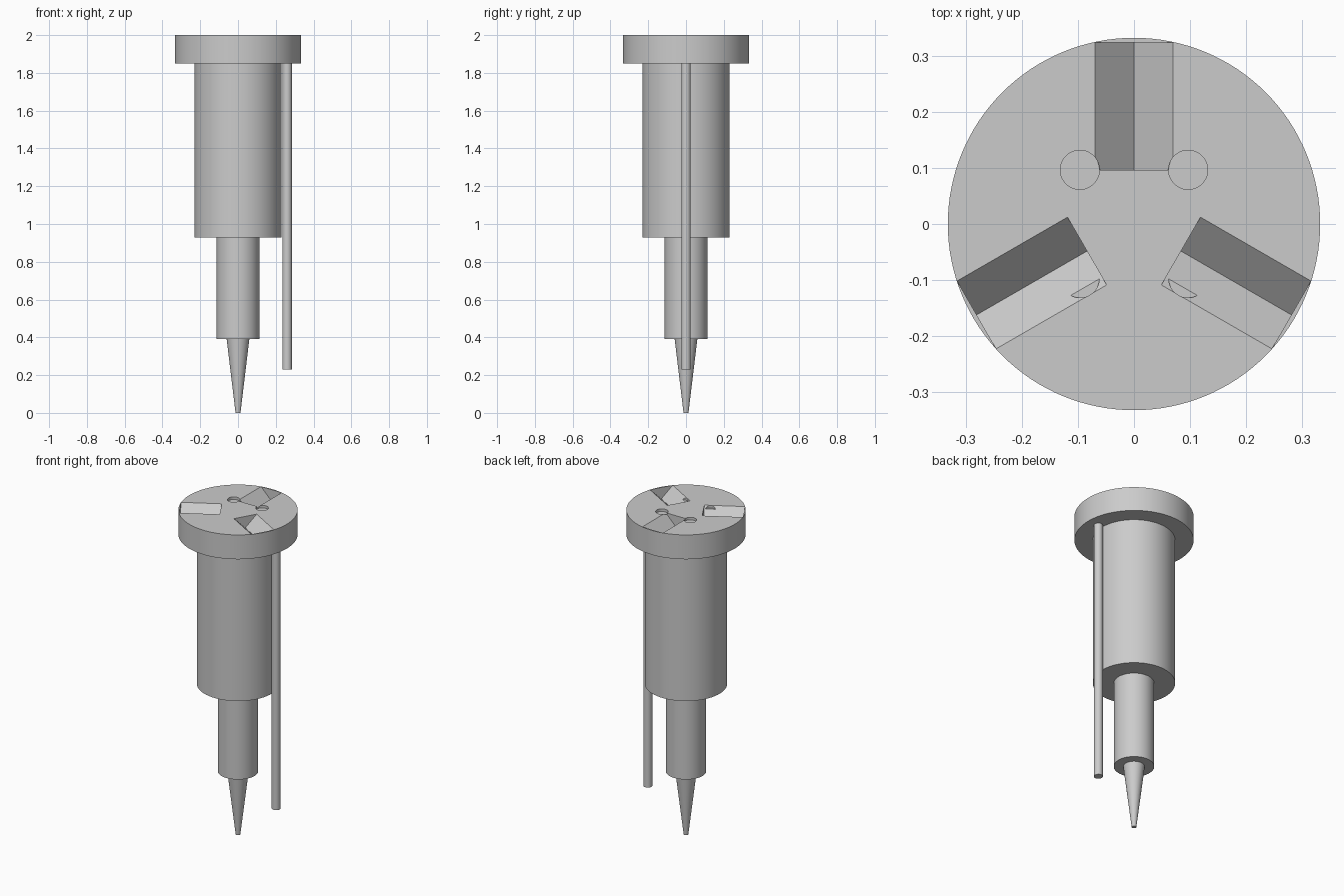
import bpy
import bmesh
from math import pi, radians, cos, sin
from mathutils import Matrix

default = bpy.data.objects.get("Cube")
if default:
    bpy.data.objects.remove(default, do_unlink=True)

# One plain steel colour
STEEL = (0.6, 0.6, 0.6, 1.0)
steel = bpy.data.materials.new("steel_grey")
steel.use_nodes = True
steel.diffuse_color = STEEL
steel.node_tree.nodes["Principled BSDF"].inputs["Base Color"].default_value = STEEL

TOP = 2.0
FLANGE_Z = 1.85


def activate(obj):
    bpy.ops.object.select_all(action='DESELECT')
    obj.select_set(True)
    bpy.context.view_layer.objects.active = obj


def round_part(name, r_low, r_high, z_low, z_high, x=0.0, y=0.0, sides=96):
    """Upright cylinder or cone between two heights."""
    bpy.ops.mesh.primitive_cone_add(
        vertices=sides, radius1=r_low, radius2=r_high, depth=z_high - z_low,
        location=(x, y, (z_low + z_high) / 2))
    obj = bpy.context.object
    obj.name = name
    obj.data.materials.append(steel)
    return obj


def groove_cutter(angle, half=0.07, inner=0.097, outer=0.325, over=0.02):
    """Right-angled V prism lying radially, rising a little above the flange."""
    bm = bmesh.new()
    wide = half + over
    ends = [[bm.verts.new((r, y, z)) for y, z in
             ((-wide, TOP + over), (0, TOP - half), (wide, TOP + over))]
            for r in (inner, outer)]
    bm.faces.new(ends[0])
    bm.faces.new(ends[1][::-1])
    for i in range(3):
        j = (i + 1) % 3
        bm.faces.new((ends[0][i], ends[1][i], ends[1][j], ends[0][j]))
    bmesh.ops.recalc_face_normals(bm, faces=bm.faces)
    bm.transform(Matrix.Rotation(angle, 4, 'Z'))
    mesh = bpy.data.meshes.new("groove_cutter")
    bm.to_mesh(mesh)
    bm.free()
    mesh.materials.append(steel)
    obj = bpy.data.objects.new("groove_cutter", mesh)
    bpy.context.collection.objects.link(obj)
    return obj


def cut(target, cutter):
    """Subtract the cutter, then discard it."""
    cutter.hide_render = True
    mod = target.modifiers.new("cut", 'BOOLEAN')
    mod.operation = 'DIFFERENCE'
    mod.solver = 'EXACT'
    mod.object = cutter
    activate(target)
    bpy.ops.object.modifier_apply(modifier=mod.name)
    bpy.data.objects.remove(cutter, do_unlink=True)


# Stepped shaft, from the pointed tip up to the flange
parts = [
    round_part("tip", 0.013, 0.06, 0.0, 0.39, sides=64),
    round_part("lower_shaft", 0.113, 0.113, 0.39, 0.928),
    round_part("upper_shaft", 0.23, 0.23, 0.928, FLANGE_Z),
]

# Thin rod hanging beside the shaft
parts.append(round_part("side_rod", 0.025, 0.025, 0.23, FLANGE_Z, x=0.26, sides=48))

# Flange with three V grooves and four shallow round holes
flange = round_part("flange", 0.333, 0.333, FLANGE_Z, TOP, sides=128)
for i in range(3):
    cut(flange, groove_cutter(pi / 2 + i * 2 * pi / 3))
for i in range(4):
    a = pi / 4 + i * pi / 2
    cut(flange, round_part("hole_cutter", 0.035, 0.035, TOP - 0.016, TOP + 0.03,
                           0.137 * cos(a), 0.137 * sin(a), sides=48))
parts.append(flange)

# Smooth round sides, crisp edges
for obj in parts:
    activate(obj)
    bpy.ops.object.shade_smooth_by_angle(angle=radians(30))
